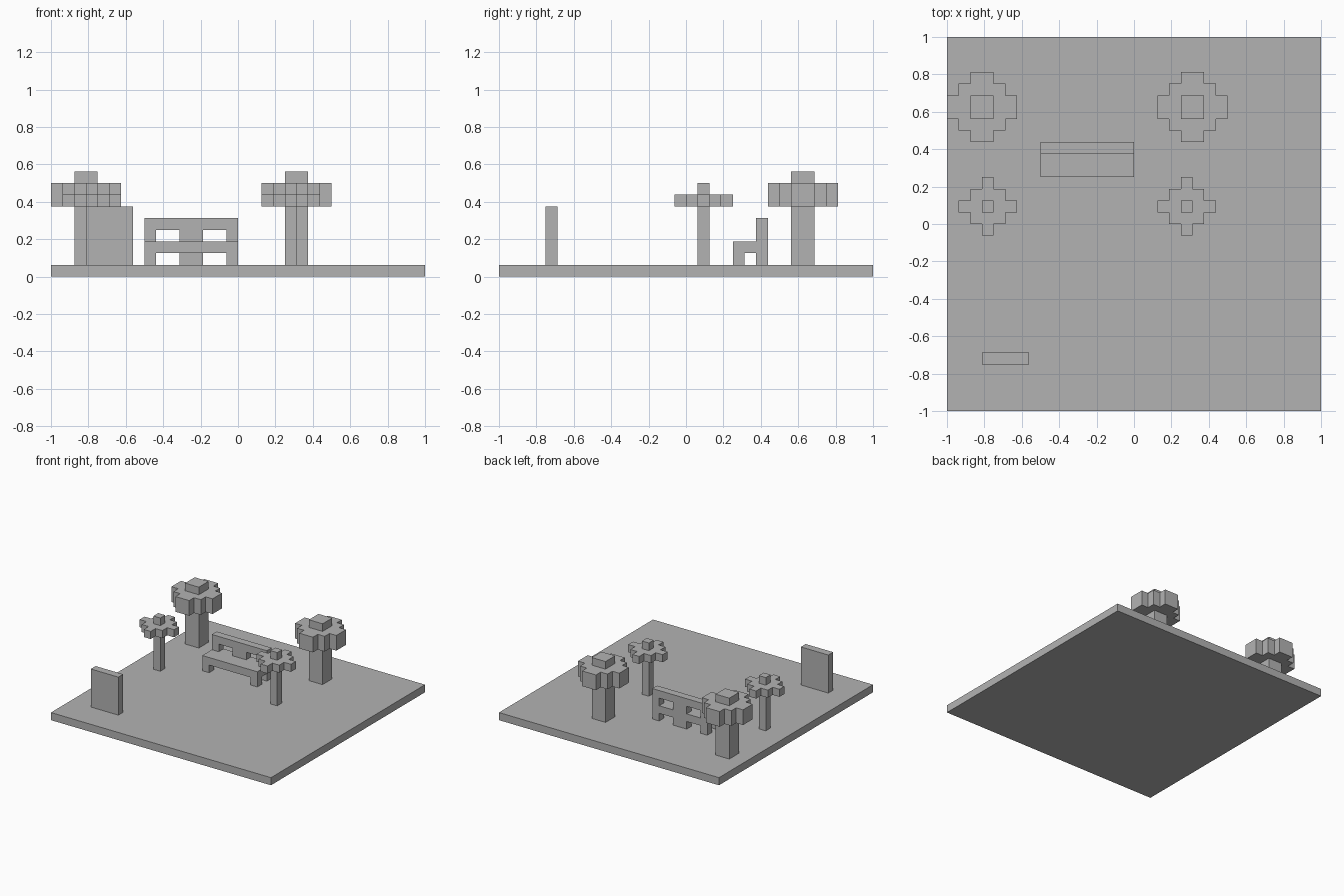
import bpy
import bmesh
from mathutils import Vector

cube = bpy.data.objects.get("Cube")
if cube:
    bpy.data.objects.remove(cube)

UNIT = 1 / 16  # size of one block; the plot is 32 blocks wide

grey = bpy.data.materials.new("plain_grey")
grey.use_nodes = True
colour = (0.45, 0.45, 0.45, 1)
grey.diffuse_color = colour
grey.node_tree.nodes["Principled BSDF"].inputs["Base Color"].default_value = colour


def finish(name, bm):
    """Scale block units to the scene and make the object."""
    for v in bm.verts:
        v.co = (v.co - Vector((16, 16, 0))) * UNIT
    bmesh.ops.recalc_face_normals(bm, faces=bm.faces)
    mesh = bpy.data.meshes.new(name)
    bm.to_mesh(mesh)
    bm.free()
    mesh.materials.append(grey)
    bpy.context.collection.objects.link(bpy.data.objects.new(name, mesh))


def box(name, low, high):
    bm = bmesh.new()
    low, high = Vector(low), Vector(high)
    for v in bmesh.ops.create_cube(bm, size=1)["verts"]:
        v.co = (low + high) / 2 + v.co * (high - low)
    finish(name, bm)


def blocks(name, cells):
    """Build one solid from unit blocks, keeping only the outer skin."""
    bm = bmesh.new()
    corners = {}

    def vert(p):
        if p not in corners:
            corners[p] = bm.verts.new(p)
        return corners[p]

    for cell in cells:
        for axis in range(3):
            u, w = (axis + 1) % 3, (axis + 2) % 3
            for side in (0, 1):
                near = list(cell)
                near[axis] += 2 * side - 1
                if tuple(near) in cells:
                    continue
                ring = []
                for du, dw in ((0, 0), (1, 0), (1, 1), (0, 1)):
                    p = list(cell)
                    p[axis] += side
                    p[u] += du
                    p[w] += dw
                    ring.append(vert(tuple(p)))
                bm.faces.new(ring)
    bmesh.ops.recalc_face_normals(bm, faces=bm.faces)
    bmesh.ops.dissolve_limit(bm, angle_limit=0.01, verts=bm.verts, edges=bm.edges)
    finish(name, bm)


def tree(name, cx, cy, trunk, radius, layers):
    """Square trunk, stepped diamond canopy and a small cap."""
    h = trunk / 2
    top = 6 + layers
    box(name + "_trunk", (cx - h, cy - h, 1), (cx + h, cy + h, 6))
    x0, y0 = int(cx - radius), int(cy - radius)
    span = range(2 * radius + 1)
    canopy = {(x0 + i, y0 + j, 6 + k)
              for i in span for j in span for k in range(layers)
              if abs(x0 + i + 0.5 - cx) + abs(y0 + j + 0.5 - cy) <= radius}
    blocks(name + "_canopy", canopy)
    box(name + "_cap", (cx - h, cy - h, top), (cx + h, cy + h, top + 1))


# Ground slab and upright sign board
box("ground_slab", (0, 0, 0), (32, 32, 1))
box("sign_board", (3, 4, 1), (7, 5, 6))

# Tall trees at the back, small trees nearer the front
for side, x in (("right", 3), ("left", 21)):
    tree(side + "_tall_tree", x, 26, 2, 3, 2)
for side, x in (("right", 3.5), ("left", 20.5)):
    tree(side + "_small_tree", x, 17.5, 1, 2, 1)

# Bench: two-block seat with front legs, and an open pierced back
seat = {(x, y, 2) for x in range(8, 16) for y in (20, 21)}
seat |= {(x, 20, 1) for x in (8, 15)}
back = {(x, 22, z) for x in range(8, 16) for z in (2, 4)}
back |= {(x, 22, z) for x in (8, 11, 12, 15) for z in (1, 3)}
blocks("bench", seat | back)
